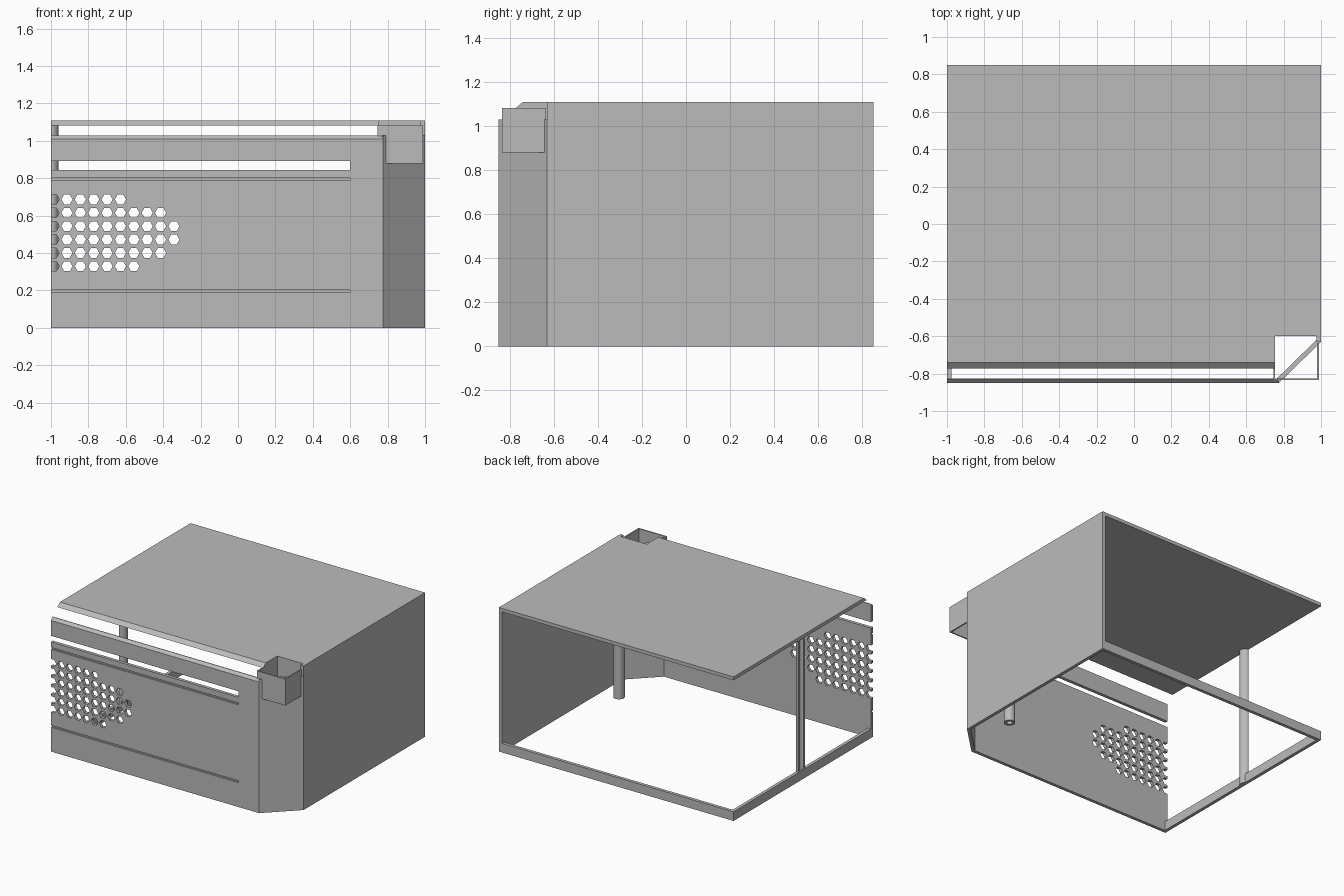
import bpy
import bmesh
from math import cos, sin, pi, radians
from mathutils import Vector

cube = bpy.data.objects.get("Cube")
if cube:
    bpy.data.objects.remove(cube, do_unlink=True)

# Single plain plastic colour
grey = bpy.data.materials.new("plain grey")
grey.use_nodes = True
grey.diffuse_color = (0.5, 0.5, 0.5, 1)
grey.node_tree.nodes["Principled BSDF"].inputs["Base Color"].default_value = (0.5, 0.5, 0.5, 1)

FRONT, BACK, TOP = -0.85, 0.85, 1.11
WALL = 0.025


def add_prism(bm, points, axis, start, end):
    """Extrude a closed 2D outline along x, y or z."""
    place = {"x": lambda a, b: (start, a, b),
             "y": lambda a, b: (a, start, b),
             "z": lambda a, b: (a, b, start)}[axis]
    move = Vector([(end - start) * (axis == k) for k in "xyz"])
    face = bm.faces.new([bm.verts.new(place(*p)) for p in points])
    result = bmesh.ops.extrude_face_region(bm, geom=[face])
    bmesh.ops.translate(bm, vec=move,
                        verts=[g for g in result["geom"] if isinstance(g, bmesh.types.BMVert)])


def finish(name, bm):
    bmesh.ops.recalc_face_normals(bm, faces=bm.faces)
    mesh = bpy.data.meshes.new(name)
    bm.to_mesh(mesh)
    bm.free()
    mesh.materials.append(grey)
    obj = bpy.data.objects.new(name, mesh)
    bpy.context.collection.objects.link(obj)
    return obj


def prism(name, points, axis, start, end):
    bm = bmesh.new()
    add_prism(bm, points, axis, start, end)
    return finish(name, bm)


def rect(a0, a1, b0, b1):
    return [(a0, b0), (a1, b0), (a1, b1), (a0, b1)]


def box(name, x0, x1, y0, y1, z0, z1):
    return prism(name, rect(x0, x1, y0, y1), "z", z0, z1)


def arc(cx, cy, r, a0, a1, n):
    return [(cx + r * cos(a0 + (a1 - a0) * i / n), cy + r * sin(a0 + (a1 - a0) * i / n))
            for i in range(n + 1)]


def activate(obj):
    bpy.ops.object.select_all(action="DESELECT")
    obj.select_set(True)
    bpy.context.view_layer.objects.active = obj


def cut(obj, cutter):
    cutter.hide_render = True
    mod = obj.modifiers.new("cut", "BOOLEAN")
    mod.operation, mod.solver, mod.object = "DIFFERENCE", "EXACT", cutter
    activate(obj)
    bpy.ops.object.modifier_apply(modifier=mod.name)
    bpy.data.objects.remove(cutter, do_unlink=True)


def smooth(obj):
    activate(obj)
    bpy.ops.object.shade_smooth_by_angle(angle=radians(30))


# Top plate with sloped front lip and a square notch in the corner
top_plate = prism("top_plate", [(BACK, TOP), (-0.74, TOP), (-0.772, 1.083), (BACK, 1.083)],
                  "x", -1, 1)
cut(top_plate, box("notch_cutter", 0.755, 1.2, -1, -0.6, 1, 1.2))

# Side wall and angled corner wall
box("side_wall", 1 - WALL, 1, -0.63, BACK, 0, TOP)
prism("corner_wall", [(0.775, FRONT), (1, -0.63), (1 - WALL, -0.62), (0.765, FRONT + WALL)],
      "z", 0, 1.03)

# Front panel with sloped top edge
front_panel = prism("front_panel", [(FRONT, 0), (FRONT, 1.01), (-0.83, 1.03),
                                    (FRONT + WALL, 1.03), (FRONT + WALL, 0)], "x", -1, 0.775)

# Long vent slot and two shallow decorative grooves
cut(front_panel, box("slot_cutter", -1.1, 0.6, -1, -0.7, 0.845, 0.892))
for z in (0.195, 0.795):
    cut(front_panel, box("groove_cutter", -1.1, 0.6, -1, FRONT + 0.012, z - 0.007, z + 0.007))

# Grid of hexagonal vent holes, each row with its own length
PITCH = 0.0715
bm = bmesh.new()
for row, count in enumerate((6, 9, 10, 10, 9, 7)):
    for col in range(count):
        centre = (-0.986 + col * PITCH, 0.687 - row * PITCH)
        add_prism(bm, arc(*centre, 0.03, 0, 2 * pi, 6)[:-1], "y", -1, -0.7)
cut(front_panel, finish("vent_cutter", bm))

# Bottom rim along the open back and open side
RIM = 0.07
box("back_rim", -1, 1 - WALL, BACK - WALL, BACK, 0, RIM)
box("side_rim", -1, -1 + WALL, FRONT + WALL, BACK - WALL, 0, RIM)

# Screw posts: a half tube on the open side and a full tube inside
POST, BORE = 0.04, 0.02
half = arc(-1, 0.02, POST, -pi / 2, pi / 2, 16) + arc(-1, 0.02, BORE, pi / 2, -pi / 2, 16)
smooth(prism("side_post", half, "z", 0, 1.085))
inner_post = prism("inner_post", arc(0.83, -0.37, POST, 0, 2 * pi, 32)[:-1], "z", 0, 1.085)
cut(inner_post, prism("bore_cutter", arc(0.83, -0.37, BORE, 0, 2 * pi, 32)[:-1],
                      "z", -0.1, 0.9))
smooth(inner_post)

# Open square socket standing over the angled corner
T = 0.01
X0, X1, Y0, Y1, Z0, Z1 = 0.745, 0.988, -0.84, -0.59, 0.88, 1.083
box("socket_front", X0, X1, Y0 + 0.005, Y0 + 0.005 + T, Z0, Z1)
box("socket_outer_side", X1 - T, X1, Y0 + 0.005, -0.635, Z0, Z1)
box("socket_inner_side", X0, X0 + T, Y0 + 0.005 + T, Y1, Z0, Z1)
box("socket_back", X0 + T, 1 - WALL, Y1 - T, Y1, Z0, Z1)
